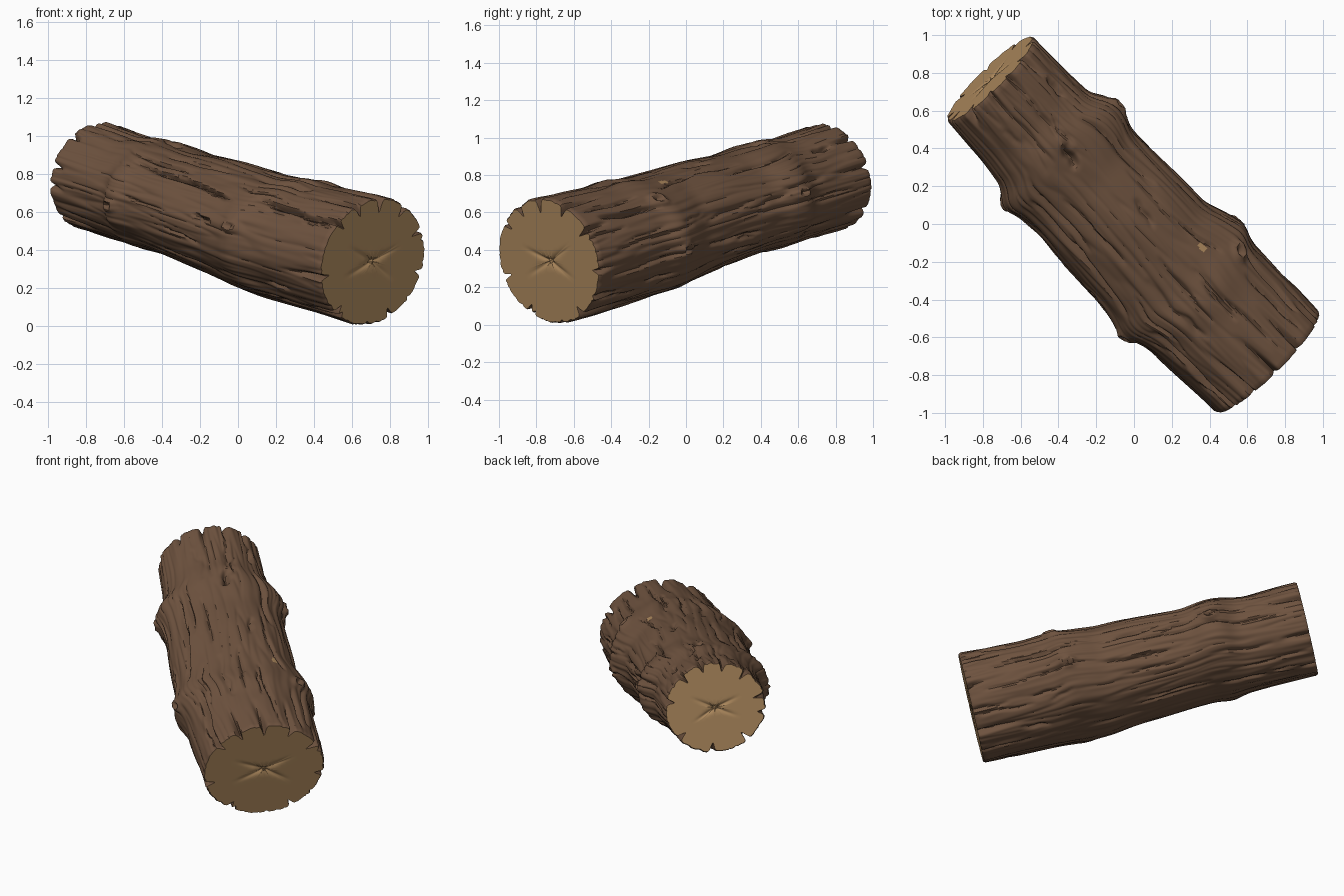
import bpy, bmesh, math, random
from mathutils import Vector, noise

random.seed(4)
cube = bpy.data.objects.get("Cube")
if cube:
    bpy.data.objects.remove(cube)


def material(name, colour):
    m = bpy.data.materials.new(name)
    m.use_nodes = True
    m.diffuse_color = (*colour, 1)
    m.node_tree.nodes["Principled BSDF"].inputs["Base Color"].default_value = (*colour, 1)
    return m


# Log axis and its cross-section frame
BACK, FRONT = Vector((-0.76, 0.77, 0.79)), Vector((0.71, -0.73, 0.34))
AXIS = (FRONT - BACK).normalized()
SIDE = Vector((0.714, 0.7, 0)).normalized()
UP = SIDE.cross(AXIS).normalized()
if UP.z < 0:
    UP = -UP
COLS, ROWS = 300, 130

# Outline of each flank: (position along the log, distance from the axis)
RIGHT = [(0, .315), (.2, .325), (.25, .392), (.29, .39), (.34, .35), (.6, .353),
         (.66, .40), (.71, .428), (.755, .387), (.83, .38), (1, .378)]
LEFT = [(0, .32), (.13, .335), (.21, .36), (.255, .437), (.3, .407), (.36, .4),
        (.58, .42), (.64, .436), (.69, .47), (.735, .427), (.78, .405), (1, .385)]
TOP = [(0, .293), (.15, .278), (.21, .303), (.35, .285), (.48, .303),
       (.68, .305), (.75, .332), (.81, .322), (1, .346)]
BOTTOM = [(0, .285), (.24, .285), (.31, .277), (.55, .315), (.62, .335), (1, .345)]


def linear(profile, t):
    for (a, ra), (b, rb) in zip(profile, profile[1:]):
        if t <= b:
            return ra + (rb - ra) * max(0, t - a) / (b - a)
    return profile[-1][1]


def flank(profile, t):
    return sum(linear(profile, t + d * .008) for d in range(-2, 3)) / 5


def turn(a, b):
    """Signed angle from b to a."""
    return (a - b + math.pi) % math.tau - math.pi


# Cracks: start, end, angle, drift in angle, depth, width
cracks = [(start, end, math.radians(angle), drift, depth, width)
          for start, end, angle, drift, depth, width in [
    (.27, .66, 141, .15, .04, .012), (.22, .285, 88, .05, .06, .016),
    (.08, .14, 47, .05, .04, .014), (.74, .94, 36, .08, .045, .014),
    (.72, .95, 142, .1, .045, .014), (.55, .62, 172, .03, .04, .014),
    (.4, .6, -20, .05, .03, .012)]]
for i in range(60):
    start = random.uniform(0, .9)
    cracks.append((start, start + random.uniform(.06, .28), random.uniform(0, math.tau),
                   random.uniform(-.1, .1), random.uniform(.008, .024), random.uniform(.008, .014)))
# Splits running in from both cut ends
splits = [(1, math.radians(a), random.uniform(.04, .2), random.uniform(.04, .075))
          for a in (30, 62, 92, 118, 142, 195, 235, 300, 350)]
splits += [(0, math.radians(a), random.uniform(.04, .14), random.uniform(.04, .07))
           for a in (12, 48, 75, 101, 130, 168, 190, 230, 275, 320)]
# Knots: position, angle
knots = [(.70, math.radians(-12)), (.27, math.radians(8)), (.73, math.radians(42)),
         (.70, math.radians(170)), (.255, math.radians(188))]


def active_grooves(t):
    """Angle, depth and width of every groove crossing this ring."""
    found = []
    for start, end, angle, drift, depth, width in cracks:
        if start < t < end:
            u = (t - start) / (end - start)
            path = angle + drift * (u - .5) + .012 * math.sin(u * 11 + angle * 7)
            found.append((path, depth * math.sin(math.pi * u) ** .6, width))
    for end, angle, length, depth in splits:
        u = abs(t - end) / length
        if u < 1:
            found.append((angle + .04 * u, depth * (1 - u) ** 1.3, .013))
    return found


def ring(t):
    """Local (side, up) points of one bark ring."""
    right, left, top, bottom = (flank(p, t) for p in (RIGHT, LEFT, TOP, BOTTOM))
    grooves = active_grooves(t)
    near = [k for k in knots if abs(k[0] - t) < .05]
    points = []
    for c in range(COLS):
        a = math.tau * c / COLS
        x, y = math.cos(a), math.sin(a)
        p = Vector((x * (right if x > 0 else left), y * (top if y > 0 else bottom)))
        r = p.length
        # Stretched bark grain
        change = .007 * noise.noise((x * 3, y * 3, t * 5))
        change += .006 * noise.noise((x * 9 + 5, y * 9, t * 5))
        change -= .006 * max(0, .3 - abs(noise.noise((x * 7, y * 7 + 9, t * 4)))) / .3
        for angle, depth, width in grooves:
            d = abs(turn(a, angle)) * r / width
            if d < 3:
                change -= depth * math.exp(-d * d)
        for kt, ka in near:
            d = math.hypot((t - kt) * 2.15, turn(a, ka) * r) / .035
            if d < 3:
                change += .016 * math.exp(-(d - 1) ** 2 * 4) - .015 * math.exp(-d * d * 5)
        points.append(p * ((r + change) / r))
    return points


bm = bmesh.new()


def add_ring(points, t, scale=1, inward=None):
    centre = BACK.lerp(FRONT, t)
    verts = []
    for c, p in enumerate(points):
        depth = inward(c) if inward else 0
        verts.append(bm.verts.new(centre + SIDE * p.x * scale + UP * p.y * scale
                                  + AXIS * depth * (1 if t < .5 else -1)))
    return verts


def bridge(a, b, index):
    for c in range(COLS):
        d = (c + 1) % COLS
        bm.faces.new((a[c], a[d], b[d], b[c])).material_index = index


# Bark, with softly rounded rims
stations = [0, .006] + [i / ROWS for i in range(2, ROWS - 1)] + [.994, 1]
outlines = [ring(t) for t in stations]
rings = [add_ring(o, t, .978 if t in (0, 1) else 1) for o, t in zip(outlines, stations)]
for a, b in zip(rings, rings[1:]):
    bridge(a, b, 0)

# Pale cut ends with a small star-shaped check in the heartwood
for t, outline, rim in ((0, outlines[0], rings[0]), (1, outlines[-1], rings[-1])):
    previous = rim
    for k in (.9, .75, .6, .5, .4, .3, .2, .1, .04):
        def check(c):
            total = 0
            for angle in (.5, 2.7, 3.6, 5.7):
                d = abs(turn(math.tau * c / COLS, angle)) * k * .34 / .012
                total += .014 * max(0, 1 - k / .5) * math.exp(-d * d)
            return total
        current = add_ring(outline, t, k * .978, check)
        bridge(previous, current, 1)
        previous = current
    hub = bm.verts.new(BACK.lerp(FRONT, t))
    for c in range(COLS):
        bm.faces.new((previous[c], previous[(c + 1) % COLS], hub)).material_index = 1

# Small chip in the bark showing pale wood
for face in bm.faces:
    offset = face.calc_center_median() - BACK
    along = offset.dot(AXIS) / (FRONT - BACK).length
    angle = math.atan2(offset.dot(UP), offset.dot(SIDE))
    if abs(along - .652) < .013 and abs(angle - math.radians(57)) < .045:
        face.material_index = 1

bmesh.ops.recalc_face_normals(bm, faces=bm.faces)
mesh = bpy.data.meshes.new("log")
bm.to_mesh(mesh)
bm.free()
mesh.materials.append(material("brown bark", (.155, .085, .049)))
mesh.materials.append(material("pale cut wood", (.42, .25, .11)))
log = bpy.data.objects.new("log", mesh)
bpy.context.collection.objects.link(log)
bpy.ops.object.select_all(action='DESELECT')
log.select_set(True)
bpy.context.view_layer.objects.active = log
bpy.ops.object.shade_smooth_by_angle(angle=math.radians(40))
